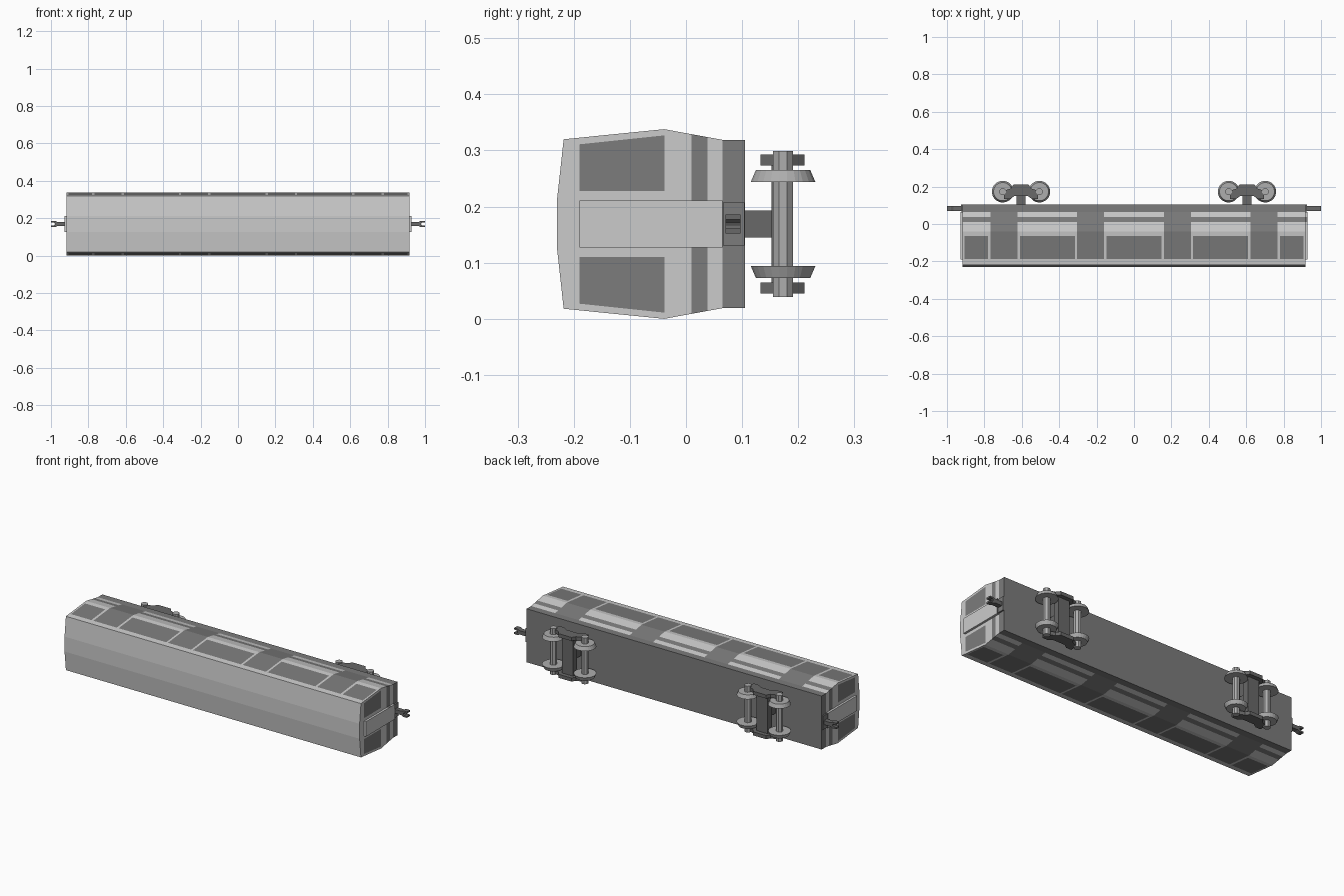
import bpy, bmesh, math
from mathutils import Vector, Matrix

if "Cube" in bpy.data.objects:
    bpy.data.objects.remove(bpy.data.objects["Cube"])

ZC = 0.169          # height of the carriage centre line (it lies on its side, roof to -y)
HALF = 0.916        # half body length


def material(name, v):
    m = bpy.data.materials.new(name)
    m.diffuse_color = (v, v, v, 1)
    m.use_nodes = True
    m.node_tree.nodes["Principled BSDF"].inputs["Base Color"].default_value = m.diffuse_color
    return m


LIGHT = material("light_paint", 0.7)
DARK = material("dark_paint", 0.2)
BLACK = material("black_metal", 0.14)
STEEL = material("wheel_steel", 0.42)


def finish(bm, name, *mats):
    bmesh.ops.recalc_face_normals(bm, faces=bm.faces)
    me = bpy.data.meshes.new(name)
    bm.to_mesh(me)
    bm.free()
    for m in mats:
        me.materials.append(m)
    ob = bpy.data.objects.new(name, me)
    bpy.context.collection.objects.link(ob)
    return ob


def prism(name, pts, depth, mat):
    """Extrude a closed outline of 3D points along the depth vector."""
    bm = bmesh.new()
    face = bm.faces.new([bm.verts.new(p) for p in pts])
    out = bmesh.ops.extrude_face_region(bm, geom=[face])["geom"]
    bmesh.ops.translate(bm, vec=depth, verts=[v for v in out if isinstance(v, bmesh.types.BMVert)])
    return finish(bm, name, mat)


def box(name, x, y, z, mat):
    pts = [(x[0], y[0], z[0]), (x[1], y[0], z[0]), (x[1], y[1], z[0]), (x[0], y[1], z[0])]
    return prism(name, pts, (0, 0, z[1] - z[0]), mat)


def cone(name, x, y, z0, z1, r0, r1, sides, mat):
    bm = bmesh.new()
    bmesh.ops.create_cone(bm, cap_ends=True, segments=sides, radius1=r0, radius2=r1, depth=abs(z1 - z0),
                          matrix=Matrix.Translation((x, y, (z0 + z1) / 2)) @ Matrix.Rotation(math.pi / sides, 4, 'Z'))
    return finish(bm, name, mat)


# Carriage body: one section swept along x, then cut into painted areas
half = [(-0.23, 0.042), (-0.218, 0.151), (-0.039, 0.169), (0.065, 0.15), (0.105, 0.15)]
section = half + [(y, -z) for y, z in reversed(half)]
WINDOWS = [(-1, 0.148), (0.315, 0.61), (0.78, 0.906)]
DOORS = [(0.16, 0.304), (0.622, 0.767)]
bm = bmesh.new()
first = bm.faces.new([bm.verts.new((-HALF, y, ZC + z)) for y, z in section])
out = bmesh.ops.extrude_face_region(bm, geom=[first])["geom"]
bmesh.ops.translate(bm, vec=(2 * HALF, 0, 0), verts=[v for v in out if isinstance(v, bmesh.types.BMVert)])
bm.normal_update()


def cut(co, no, test):
    faces = [f for f in bm.faces if test(f)]
    geom = set(faces)
    for f in faces:
        geom.update(f.edges)
        geom.update(f.verts)
    bmesh.ops.bisect_plane(bm, geom=list(geom), plane_co=co, plane_no=no, dist=1e-5)
    bm.normal_update()


def is_end(f):
    return abs(f.normal.x) > 0.9


def is_side(f):
    return abs(f.normal.z) > 0.9


for y in (0.01, 0.038, 0.065):
    cut((0, y, 0), (0, 1, 0), lambda f: is_side(f) or is_end(f))
for y in (-0.187, -0.063):
    cut((0, y, 0), (0, 1, 0), is_side)
for x in [v for r in WINDOWS + DOORS for v in r if v > 0]:
    for s in (-1, 1):
        cut((s * x, 0, 0), (1, 0, 0), is_side)
for y in (-0.19, -0.038):
    cut((0, y, 0), (0, 1, 0), is_end)
for s in (-1, 1):
    for z in (0.042, 0.059):
        cut((0, 0, ZC + s * z), (0, 0, 1), is_end)
    cut((0, -0.19, ZC + s * 0.142), (0, -0.016, s * 0.152),
        lambda f: is_end(f) and -0.19 < f.calc_center_median().y < -0.038)


def within(v, ranges):
    return any(a < v < b for a, b in ranges)


end_doors = []
for f in bm.faces:
    c = f.calc_center_median()
    x, y, z = abs(c.x), c.y, abs(c.z - ZC)
    dark = y > 0.065
    if is_end(f):
        if z < 0.042 and -0.19 < y < 0.065:
            end_doors.append(f)
        else:
            slope = 0.142 + (y + 0.19) * 0.105
            dark = dark or 0.01 < y < 0.038 or (-0.19 < y < -0.038 and 0.059 < z < slope)
    elif is_side(f):
        dark = (dark or 0.01 < y < 0.038 or (y > -0.187 and within(x, DOORS))
                or (-0.187 < y < -0.063 and within(x, WINDOWS)))
    f.material_index = int(dark)

# Recess the end doors slightly
for s in (-1, 1):
    faces = [f for f in end_doors if f.is_valid and f.normal.x * s > 0]
    out = bmesh.ops.extrude_face_region(bm, geom=faces)["geom"]
    bmesh.ops.translate(bm, vec=(-s * 0.012, 0, 0), verts=[v for v in out if isinstance(v, bmesh.types.BMVert)])
    bmesh.ops.delete(bm, geom=[f for f in faces if f.is_valid], context='FACES_ONLY')
finish(bm, "carriage_body", LIGHT, DARK)

# Couplers: plate, bar and forked tip at both ends
for s in (-1, 1):
    def span(a, b):
        return sorted((s * a, s * b))
    box("coupler_plate", span(0.905, 0.924), (0.066, 0.104), (ZC - 0.038, ZC + 0.038), DARK)
    box("coupler_bar", span(0.92, 0.978), (0.07, 0.097), (ZC - 0.011, ZC + 0.011), BLACK)
    for t in (-1, 1):
        fork = [(0.965, 0.002), (0.978, 0.002), (0.984, 0.008), (1.0, 0.008), (1.0, 0.017), (0.978, 0.017), (0.965, 0.011)]
        prism("coupler_prong", [(s * x, 0.07, ZC + t * z) for x, z in fork], (0, 0.027, 0), BLACK)

# Bogies
AXLE_Y = 0.173
frame_half = [(0.04, 0.211), (0.055, 0.19), (0.09, 0.178), (0.092, 0.133), (0.06, 0.133), (0.035, 0.15)]
frame = frame_half + [(-x, y) for x, y in reversed(frame_half)]
for bx in (-0.604, 0.604):
    box("bogie_pivot", (bx - 0.024, bx + 0.024), (0.1, 0.156), (ZC - 0.024, ZC + 0.024), BLACK)
    box("bogie_crossbeam", (bx - 0.035, bx + 0.035), (0.152, 0.188), (ZC - 0.11, ZC + 0.11), BLACK)
    for s in (-1, 1):
        z = ZC + s * 0.104
        prism("bogie_side_frame", [(bx + x, y, z) for x, y in frame], (0, 0, s * 0.02), BLACK)
    for dx in (-0.098, 0.098):
        wx = bx + dx
        cone("axle", wx, AXLE_Y, ZC - 0.13, ZC + 0.13, 0.019, 0.019, 8, STEEL)
        cone("wheel", wx, AXLE_Y, ZC + 0.075, ZC + 0.096, 0.058, 0.049, 24, STEEL)
        cone("wheel", wx, AXLE_Y, ZC - 0.096, ZC - 0.075, 0.049, 0.058, 24, STEEL)
